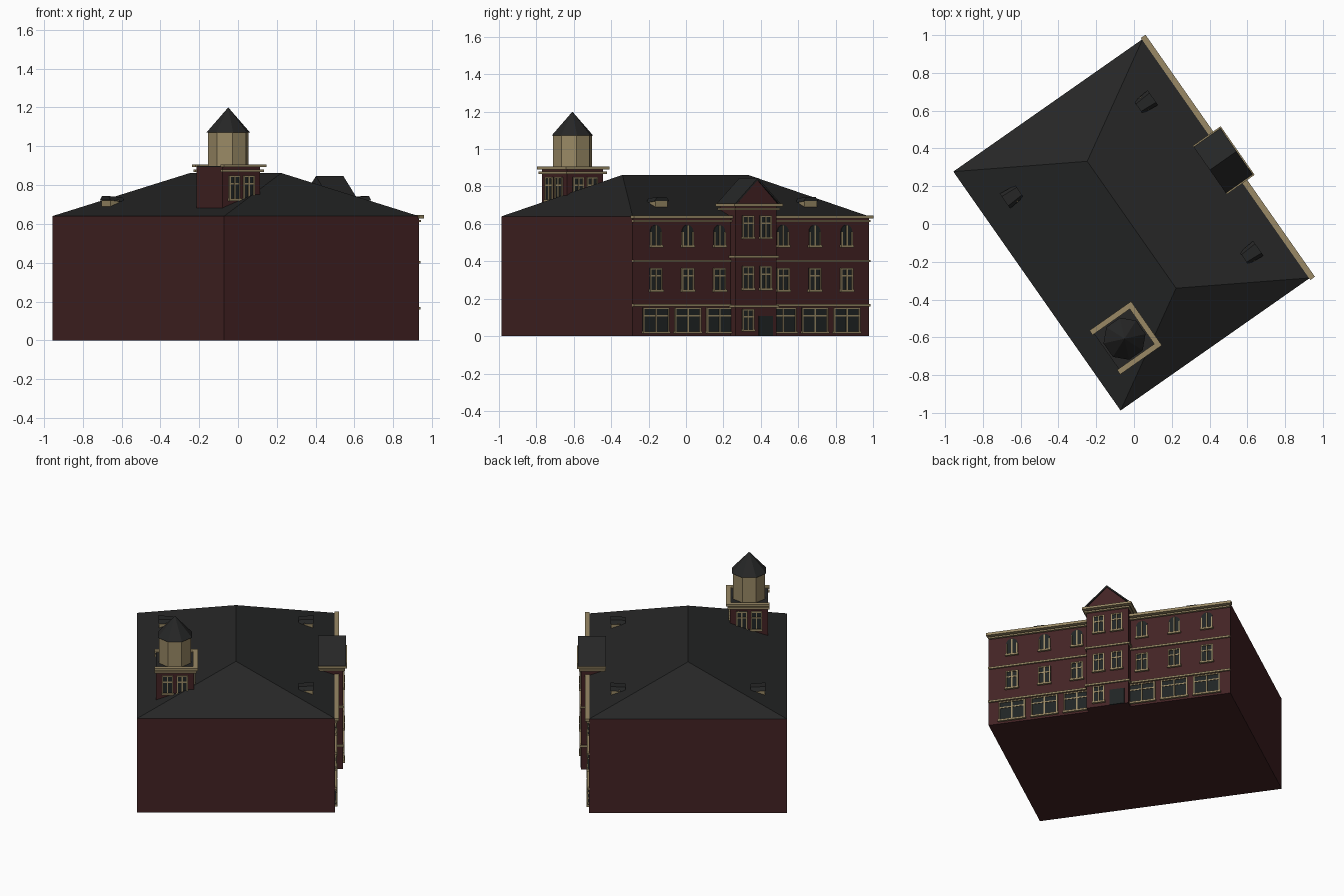
import bpy, bmesh, math
from mathutils import Matrix, Vector

if "Cube" in bpy.data.objects:
    bpy.data.objects.remove(bpy.data.objects["Cube"])

# The whole building is laid out square, then turned into place
PLACE = Matrix.Translation((-0.0125, -0.004, 0)) @ Matrix.Rotation(math.radians(35), 4, 'Z')
HU, HV, EAVE, RIDGE = 0.612, 0.772, 0.64, 0.862


def material(name, rgb):
    m = bpy.data.materials.new(name)
    m.diffuse_color = (*rgb, 1)
    m.use_nodes = True
    m.node_tree.nodes["Principled BSDF"].inputs["Base Color"].default_value = m.diffuse_color
    return m


BRICK = material("dark_red_brick", (0.056, 0.0165, 0.0175))
SLATE = material("charcoal_slate", (0.019, 0.0195, 0.0195))
TRIM = material("tan_trim", (0.32, 0.25, 0.13))
GLASS = material("dark_glass", (0.0145, 0.018, 0.018))

parts = {}


def part(name, mat):
    if name not in parts:
        parts[name] = (bmesh.new(), mat)
    return parts[name][0]


def face_frame(angle, centre=(0, 0)):
    """Local frame of a wall: x = outward, y = along the wall, z = up."""
    return Matrix.Translation((*centre, 0)) @ Matrix.Rotation(angle, 4, 'Z')


MAIN = face_frame(0)


def box(bm, M, d0, d1, s0, s1, z0, z1):
    T = M @ Matrix.Translation(((d0 + d1) / 2, (s0 + s1) / 2, (z0 + z1) / 2))
    bmesh.ops.create_cube(bm, size=1, matrix=T @ Matrix.Diagonal((d1 - d0, s1 - s0, z1 - z0, 1)))


def prism(bm, M, profile, d0, d1):
    """Extrude a profile of (along, up) points outward from d0 to d1."""
    a = [bm.verts.new(M @ Vector((d0, s, z))) for s, z in profile]
    b = [bm.verts.new(M @ Vector((d1, s, z))) for s, z in profile]
    n = len(a)
    bm.faces.new(a)
    bm.faces.new(b[::-1])
    for i in range(n):
        bm.faces.new((a[i], a[i - 1], b[i - 1], b[i]))


def arch(s, w, z0, z1, steps=8):
    r = w / 2
    pts = [(s - r, z0), (s + r, z0)]
    return pts + [(s + r * math.cos(math.pi * i / steps), z1 - r + r * math.sin(math.pi * i / steps))
                  for i in range(steps + 1)]


def window(name, M, d, s, w, z0, z1, transom=0.65, arched=False, bar=0.008):
    g, f = part(name + "_glass", GLASS), part(name + "_frames", TRIM)
    h = w / 2
    top = z1 - h if arched else z1
    if arched:
        prism(g, M, arch(s, w, z0, z1), d - 0.004, d + 0.004)
    else:
        box(g, M, d - 0.004, d + 0.004, s - h, s + h, z0, z1)
        zt = z0 + (z1 - z0) * transom
        box(f, M, d, d + 0.007, s - h, s + h, zt - bar / 2, zt + bar / 2)
        box(f, M, d, d + 0.009, s - h, s + h, z1 - bar, z1)
    box(f, M, d, d + 0.009, s - h, s - h + bar, z0, top)
    box(f, M, d, d + 0.009, s + h - bar, s + h, z0, top)
    box(f, M, d, d + 0.008, s - bar / 2, s + bar / 2, z0, z1 - bar / 2)
    box(f, M, d, d + 0.014, s - h - 0.004, s + h + 0.004, z0 - 0.006, z0 + 0.006)


# Main block and hipped roof
box(part("main_walls", BRICK), MAIN, -HU, HU, -HV, HV, 0, EAVE)
bm = part("main_roof", SLATE)
c = [bm.verts.new((u * HU, v * HV, EAVE)) for u, v in ((-1, -1), (1, -1), (1, 1), (-1, 1))]
r0, r1 = bm.verts.new((0, -0.41, RIDGE)), bm.verts.new((0, 0.41, RIDGE))
for f in ((c[0], c[1], r0), (c[1], c[2], r1, r0), (c[2], c[3], r1), (c[3], c[0], r0, r1), c[::-1]):
    bm.faces.new(f)

# Street front cornice and string courses
bm = part("main_cornice", TRIM)
box(bm, MAIN, HU - 0.005, HU + 0.025, -HV - 0.01, HV + 0.01, 0.628, 0.645)
box(bm, MAIN, HU - 0.005, HU + 0.014, -HV, HV, 0.61, 0.62)
bm = part("string_courses", TRIM)
for z in (0.165, 0.402):
    box(bm, MAIN, HU - 0.005, HU + 0.011, -HV, HV, z - 0.006, z + 0.006)

# Street front windows on three floors
for k in (-3, -2, -1, 1, 2, 3):
    s = 0.2075 * k
    window("upper", MAIN, HU, s, 0.074, 0.48, 0.595, arched=True)
    window("middle", MAIN, HU, s, 0.08, 0.242, 0.365)
    window("shop", MAIN, HU, s, 0.17, 0.02, 0.152, transom=0.68)

# Projecting entrance bay with gable
BU, BV = 0.66, 0.133
box(part("bay_walls", BRICK), MAIN, 0.515, BU, -BV, BV, 0, 0.70)
prism(part("bay_gable", BRICK), MAIN, [(-0.14, 0.70), (0.14, 0.70), (0, 0.835)], 0.515, 0.672)
bm = part("bay_roof", SLATE)
for sgn in (-1, 1):
    prism(bm, MAIN, [(sgn * 0.15, 0.707), (0, 0.846), (0, 0.834), (sgn * 0.138, 0.707)], 0.505, 0.678)
prism(bm, MAIN, [(-0.14, 0.707), (0.14, 0.707), (0, 0.836)], 0.505, 0.514)
bm = part("bay_cornice", TRIM)
box(bm, MAIN, 0.505, BU + 0.025, -BV - 0.024, BV + 0.024, 0.694, 0.708)
box(bm, MAIN, 0.51, BU + 0.014, -BV - 0.013, BV + 0.013, 0.674, 0.684)
for z in (0.16, 0.424):
    box(bm, MAIN, HU, BU + 0.01, -BV - 0.01, BV + 0.01, z - 0.006, z + 0.006)
for s in (-0.055, 0.06):
    window("bay", MAIN, BU, s, 0.074, 0.525, 0.645)
    window("bay", MAIN, BU, s, 0.074, 0.25, 0.375)
window("bay", MAIN, BU, -0.055, 0.074, 0.03, 0.145)
box(part("entrance_door", GLASS), MAIN, BU - 0.005, BU + 0.005, 0.015, 0.108, 0, 0.107)

# Small roof vents on three quarters of the roof
for angle, s in ((0, -0.487), (0, 0.487), (math.pi, -0.487)):
    M = face_frame(angle)
    bm = part("roof_vents", SLATE)
    outline = [(-0.048, 0.0), (-0.03, 0.025), (0.03, 0.025), (0.048, 0.0)]
    front = [bm.verts.new(M @ Vector((0.478, s + a, 0.722 + b * 0.85))) for a, b in outline]
    back = [bm.verts.new(M @ Vector((0.385, s + a * 0.8, 0.712 + b))) for a, b in outline]
    for i in range(3):
        bm.faces.new((front[i], front[i + 1], back[i + 1], back[i]))
    bm.faces.new(front)
    bm.faces.new(back)
    bm.faces.new((front[0], back[0], back[3], front[3]))
    box(part("vent_fronts", TRIM), M, 0.42, 0.474, s - 0.04, s + 0.04, 0.685, 0.722)

# Square tower base rising through the roof
TC = (-0.377, -0.4725)
TH = 0.117
TOWER = face_frame(0, TC)
box(part("tower_base", BRICK), TOWER, -TH, TH, -TH, TH, 0.645, 0.893)
box(part("tower_deck", SLATE), TOWER, -TH, TH, -TH, TH, 0.893, 0.898)
bm = part("tower_cornice", TRIM)
for z0, z1, o in ((0.892, 0.907, 0.025), (0.868, 0.88, 0.015)):
    box(bm, TOWER, TH - 0.004, TH + o, -TH - o, TH + o, z0, z1)
    for sgn in (-1, 1):
        e = sorted((sgn * (TH - 0.004), sgn * (TH + o)))
        box(bm, TOWER, -TH - 0.01, TH, e[0], e[1], z0, z1)
for angle in (0, math.pi / 2, -math.pi / 2):
    for s in (-0.045, 0.045):
        window("tower", face_frame(angle, TC), TH, s, 0.07, 0.725, 0.85)

# Eight-sided lantern and pointed cap
for name, mat, r1_, r2_, z0, z1 in (("lantern", TRIM, 0.107, 0.107, 0.895, 1.075),
                                    ("lantern_cap", SLATE, 0.114, 0.0, 1.072, 1.2)):
    M = face_frame(math.radians(22.5), TC) @ Matrix.Translation((0, 0, (z0 + z1) / 2))
    bmesh.ops.create_cone(part(name, mat), cap_ends=True, segments=8, radius1=r1_, radius2=r2_,
                          depth=z1 - z0, matrix=M)

# Turn every part into an object
for name, (bm, mat) in parts.items():
    bmesh.ops.recalc_face_normals(bm, faces=bm.faces)
    bm.transform(PLACE)
    mesh = bpy.data.meshes.new(name)
    bm.to_mesh(mesh)
    bm.free()
    mesh.materials.append(mat)
    bpy.context.collection.objects.link(bpy.data.objects.new(name, mesh))
